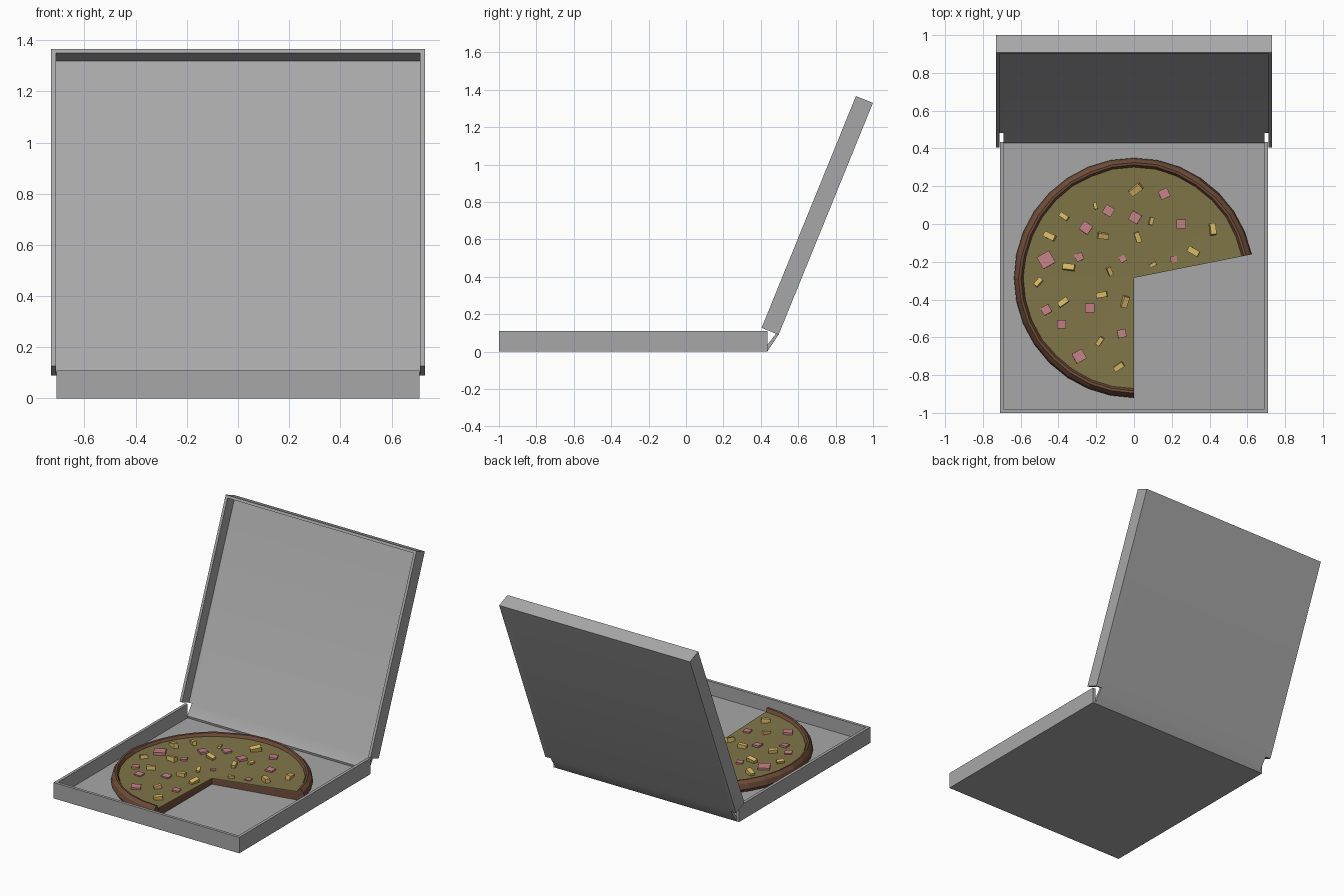
import bpy, bmesh, math, random
from mathutils import Matrix, Vector

if "Cube" in bpy.data.objects:
    bpy.data.objects.remove(bpy.data.objects["Cube"])

random.seed(4)


def material(name, rgb):
    m = bpy.data.materials.new(name)
    m.diffuse_color = (*rgb, 1)
    m.use_nodes = True
    m.node_tree.nodes["Principled BSDF"].inputs["Base Color"].default_value = m.diffuse_color
    return m


card_mat = material("grey_card", (0.39, 0.39, 0.39))
crust_mat = material("crust", (0.16, 0.075, 0.042))
cheese_mat = material("cheese", (0.215, 0.18, 0.065))
ham_mat = material("ham", (0.55, 0.22, 0.24))
pineapple_mat = material("pineapple", (0.68, 0.48, 0.13))


def finish(bm, name, mat):
    bmesh.ops.recalc_face_normals(bm, faces=bm.faces)
    me = bpy.data.meshes.new(name)
    bm.to_mesh(me)
    bm.free()
    ob = bpy.data.objects.new(name, me)
    bpy.context.collection.objects.link(ob)
    me.materials.append(mat)
    return ob


def add_box(bm, lo, hi, matrix=Matrix()):
    lo, hi = Vector(lo), Vector(hi)
    size = Matrix.Diagonal((*(hi - lo), 1))
    bmesh.ops.create_cube(bm, size=1, matrix=matrix @ Matrix.Translation((lo + hi) / 2) @ size)


def box(name, lo, hi):
    bm = bmesh.new()
    add_box(bm, lo, hi)
    return finish(bm, name, card_mat)


def open_box(name, hx, length, depth, wall, floor):
    """Shallow cardboard shell, open at the hinge side (local y = 0)."""
    s = math.copysign(1, depth)
    zs = sorted((0, depth))
    shell = box(name, (-hx, -length, zs[0]), (hx, 0, zs[1]))
    zs = sorted((s * floor, depth + s * 0.1))
    cutter = box("cutter", (-hx + wall, -length + wall, zs[0]), (hx - wall, 0.1, zs[1]))
    mod = shell.modifiers.new("hollow", 'BOOLEAN')
    mod.operation, mod.object, mod.solver = 'DIFFERENCE', cutter, 'EXACT'
    bpy.context.view_layer.objects.active = shell
    bpy.ops.object.modifier_apply(modifier=mod.name)
    bpy.data.objects.remove(cutter)
    return shell


# Box tray and tilted lid
tray = open_box("box_tray", 0.71, 1.435, 0.11, 0.02, 0.015)
tray.location = (0, 0.435, 0)
CARD = 0.015
lid = open_box("box_lid", 0.73, 1.338, -0.098, 0.018, CARD)
placing = Matrix.Translation((0, 0.495, 0.09)) @ Matrix.Rotation(math.radians(-112.15), 4, 'X')

# Hinge flap: the lid's end edge is extruded down to the back of the tray
bm = bmesh.new()
bm.from_mesh(lid.data)
for co, no in (((-0.69, 0, 0), (1, 0, 0)), ((0.69, 0, 0), (1, 0, 0)), ((0, 0, -CARD), (0, 0, 1))):
    bmesh.ops.bisect_plane(bm, geom=bm.verts[:] + bm.edges[:] + bm.faces[:],
                           plane_co=co, plane_no=no, dist=1e-5)
bm.transform(placing)
back = placing.inverted()
ends = []
for f in bm.faces:
    c = back @ f.calc_center_median()
    if abs(c.y) < 1e-4 and abs(c.x) < 0.6 and -CARD < c.z < 0:
        ends.append(f)
ext = bmesh.ops.extrude_face_region(bm, geom=ends)
bmesh.ops.delete(bm, geom=[f for f in ends if f.is_valid], context='FACES_ONLY')
for v in ext["geom"]:
    if isinstance(v, bmesh.types.BMVert):
        outer = (back @ v.co).z > -CARD / 2
        v.co.y, v.co.z = (0.435, 0.0) if outer else (0.43, 0.03)
bmesh.ops.recalc_face_normals(bm, faces=bm.faces)
bm.to_mesh(lid.data)
bm.free()
lid.select_set(True)
bpy.context.view_layer.objects.active = lid
bpy.ops.object.shade_smooth_by_angle(angle=math.radians(30))

# Pizza: 23 of 32 segments remain, slightly lower in the middle
CX, CY, STEPS = 0, -0.285, 23
angles = [math.radians(11.25 * (1 + i)) for i in range(STEPS + 1)]
DIP, TOP, CHEESE_R = 0.056, 0.074, 0.586


def sector(name, r, low, high, mat):
    """Pie slab; low and high give (centre z, rim z)."""
    bm = bmesh.new()
    layers = []
    for zc, zr in (low, high):
        pts = [(CX, CY, zc)] + [(CX + r * math.cos(a), CY + r * math.sin(a), zr) for a in angles]
        layers.append([bm.verts.new(p) for p in pts])
    n = len(angles) + 1
    for vs in layers:
        for i in range(1, n - 1):
            bm.faces.new((vs[0], vs[i], vs[i + 1]))
    a, b = layers
    for i in range(n):
        j = (i + 1) % n
        bm.faces.new((a[i], a[j], b[j], b[i]))
    return finish(bm, name, mat)


sector("pizza_base", 0.578, (0.015, 0.015), (DIP - 0.005, TOP - 0.005), crust_mat)
sector("cheese", CHEESE_R, (DIP - 0.005, TOP - 0.005), (DIP, TOP), cheese_mat)

# Crust rim swept around with slight unevenness
bm = bmesh.new()
profile = [(0.57, 0.015), (0.615, 0.015), (0.635, 0.04), (0.626, 0.075),
           (0.608, 0.096), (0.595, 0.094), (0.58, 0.066)]
rings = []
for a in angles:
    j = random.uniform(-0.004, 0.004)
    ring = []
    for k, (r, z) in enumerate(profile):
        r += j if k > 3 else 0
        z += j if k in (4, 5) else 0
        ring.append(bm.verts.new((CX + r * math.cos(a), CY + r * math.sin(a), z)))
    rings.append(ring)
n = len(profile)
for p, q in zip(rings, rings[1:]):
    for k in range(n):
        bm.faces.new((p[k], p[(k + 1) % n], q[(k + 1) % n], q[k]))
bm.faces.new(rings[0])
bm.faces.new(rings[-1])
finish(bm, "crust_rim", crust_mat)


# Toppings: x, y, turn in degrees, length
def toppings(name, spots, ratio, height, tilt, mat):
    bm = bmesh.new()
    for x, y, turn, size in spots:
        z = DIP + (TOP - DIP) * math.hypot(x - CX, y - CY) / CHEESE_R
        m = (Matrix.Translation((x, y, z)) @ Matrix.Rotation(math.radians(turn), 4, 'Z')
             @ Matrix.Rotation(random.uniform(-tilt, tilt), 4, 'X')
             @ Matrix.Rotation(random.uniform(-tilt, tilt), 4, 'Y'))
        w = size * ratio / 2
        add_box(bm, (-size / 2, -w, -0.006), (size / 2, w, height * size), m)
    return finish(bm, name, mat)


toppings("pineapple_chunks", [
    (0.01, 0.185, 40, .07), (-0.205, 0.095, 105, .035), (-0.37, 0.04, -35, .05),
    (-0.445, -0.065, -25, .062), (-0.165, -0.06, -10, .057), (0.02, -0.07, 110, .055),
    (0.09, 0.015, 75, .04), (0.415, -0.03, 95, .06), (0.315, -0.145, -30, .063),
    (0.1, -0.215, 30, .038), (-0.345, -0.23, -8, .063), (-0.13, -0.25, 115, .045),
    (-0.505, -0.31, 50, .048), (-0.375, -0.415, 35, .058), (-0.17, -0.375, 10, .057),
    (-0.05, -0.41, 75, .06), (-0.18, -0.62, 55, .048), (-0.08, -0.755, 35, .057),
], 0.5, 0.42, 0.28, pineapple_mat)
toppings("ham_pieces", [
    (0.16, 0.16, 25, .052), (-0.135, 0.07, -30, .052), (0.005, 0.035, -30, .055),
    (-0.255, -0.02, -35, .055), (0.25, 0, 0, .05), (-0.29, -0.175, 25, .042),
    (-0.465, -0.19, 30, .075), (-0.06, -0.185, 30, .033), (0.21, -0.185, 0, .035),
    (-0.235, -0.445, 0, .05), (-0.465, -0.455, 30, .047), (-0.385, -0.53, 0, .047),
    (-0.065, -0.58, 10, .045), (-0.29, -0.7, 30, .06),
], 0.95, 0.22, 0.06, ham_mat)
